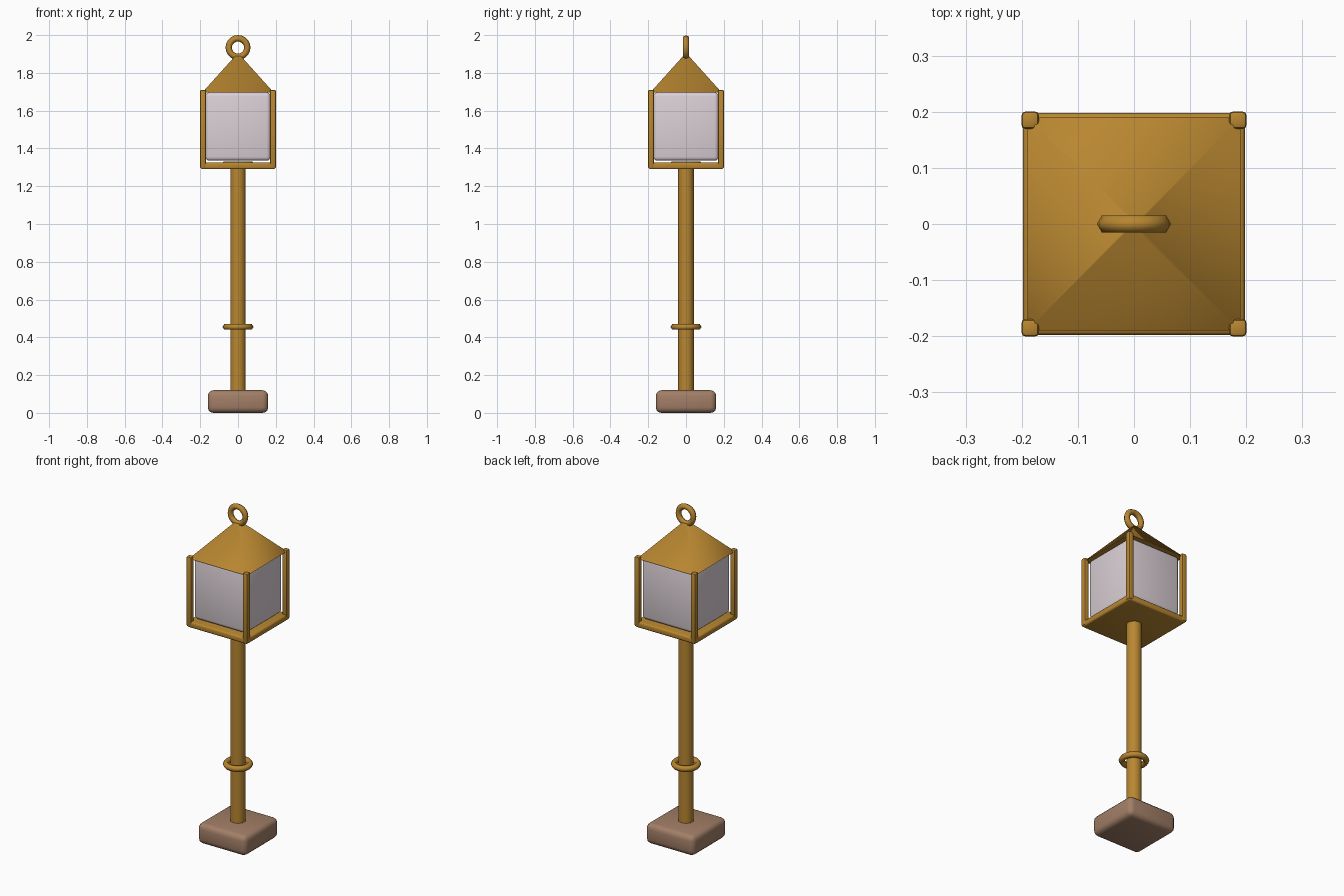
import bpy, math

if "Cube" in bpy.data.objects:
    bpy.data.objects.remove(bpy.data.objects["Cube"])

def material(name, rgb):
    m = bpy.data.materials.new(name)
    m.diffuse_color = (*rgb, 1)
    m.use_nodes = True
    m.node_tree.nodes["Principled BSDF"].inputs["Base Color"].default_value = m.diffuse_color
    return m

BRASS = material("brass", (0.48, 0.24, 0.03))
GLASS = material("frosted_glass", (0.71, 0.63, 0.67))
STONE = material("brown_stone", (0.36, 0.21, 0.135))

def finish(name, mat, angle=40):
    o = bpy.context.object
    o.name = name
    o.data.materials.append(mat)
    bpy.ops.object.shade_smooth_by_angle(angle=math.radians(angle))
    return o

def box(name, mat, x, y, z0, z1, half, bevel, segments=3):
    bpy.ops.mesh.primitive_cube_add(size=1, location=(x, y, (z0 + z1) / 2))
    o = bpy.context.object
    o.scale = (2 * half, 2 * half, z1 - z0)
    bpy.ops.object.transform_apply(location=False, rotation=False, scale=True)
    b = o.modifiers.new("rounding", 'BEVEL')
    b.width, b.segments = bevel, segments
    bpy.ops.object.modifier_apply(modifier=b.name)
    return finish(name, mat)

def ring(name, z, major, rot=0.0):
    bpy.ops.mesh.primitive_torus_add(major_radius=major, minor_radius=0.017,
                                     major_segments=20, minor_segments=6,
                                     location=(0, 0, z), rotation=(rot, 0, 0))
    return finish(name, BRASS, 70)

# Foot and pole
box("base", STONE, 0, 0, 0.0, 0.12, 0.16, 0.03)
bpy.ops.mesh.primitive_cylinder_add(vertices=10, radius=0.0425, depth=1.21,
                                    location=(0, 0, 0.705))
finish("pole", BRASS)
ring("pole_collar", 0.455, 0.065)
ring("lantern_collar", 1.316, 0.068)

# Lantern floor, glass and corner bars
box("lantern_floor", BRASS, 0, 0, 1.29, 1.326, 0.198, 0.01)
box("glass", GLASS, 0, 0, 1.335, 1.697, 0.172, 0.02)
for i, (sx, sy) in enumerate([(-1, -1), (1, -1), (1, 1), (-1, 1)]):
    box(f"corner_bar_{i + 1}", BRASS, sx * 0.185, sy * 0.185, 1.295, 1.71, 0.0155, 0.007, 2)

# Pyramid roof with softly shaded ridges
bpy.ops.mesh.primitive_cone_add(vertices=4, radius1=0.19 * math.sqrt(2), radius2=0.004,
                                depth=0.208, location=(0, 0, 1.799),
                                rotation=(0, 0, math.pi / 4))
finish("roof", BRASS, 75)

# Hanging loop on top
ring("top_ring", 1.934, 0.049, math.pi / 2)
